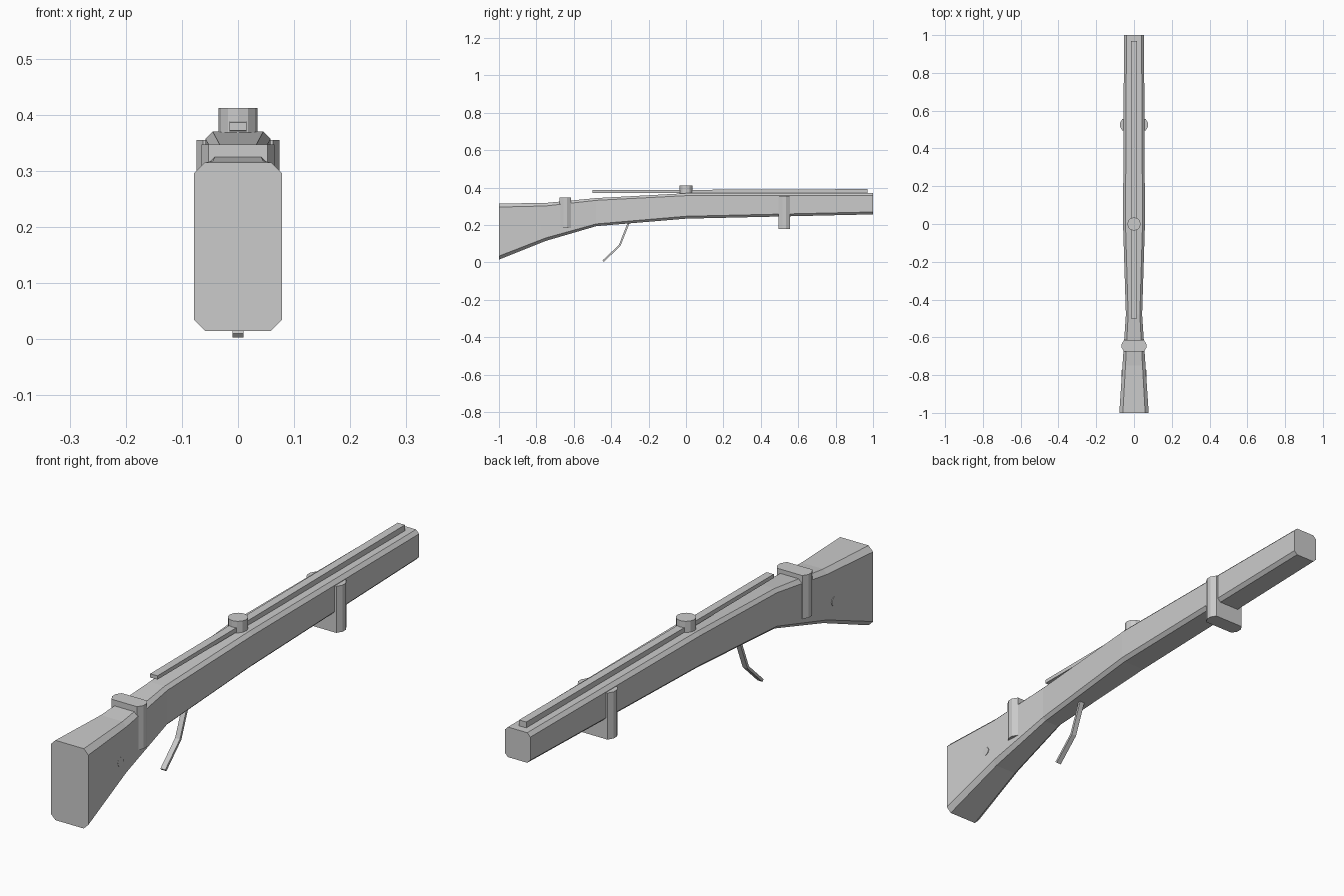
import bpy, bmesh, math
from mathutils import Vector, Matrix

if "Cube" in bpy.data.objects:
    bpy.data.objects.remove(bpy.data.objects["Cube"])

grey = bpy.data.materials.new("plain_grey")
grey.diffuse_color = (0.6, 0.6, 0.6, 1)
grey.use_nodes = True
grey.node_tree.nodes["Principled BSDF"].inputs["Base Color"].default_value = grey.diffuse_color


def finish(name, bm):
    bmesh.ops.recalc_face_normals(bm, faces=bm.faces)
    me = bpy.data.meshes.new(name)
    bm.to_mesh(me)
    bm.free()
    me.materials.append(grey)
    ob = bpy.data.objects.new(name, me)
    bpy.context.collection.objects.link(ob)
    return ob


def loft(name, rings):
    """Skin a list of equal-length point rings and cap both ends."""
    bm = bmesh.new()
    rings = [[bm.verts.new(p) for p in ring] for ring in rings]
    n = len(rings[0])
    for a, b in zip(rings, rings[1:]):
        for i in range(n):
            j = (i + 1) % n
            bm.faces.new((a[i], a[j], b[j], b[i]))
    bm.faces.new(rings[0])
    bm.faces.new(rings[-1])
    return finish(name, bm)


def chamfered(w, h, cx, cy):
    """Chamfered rectangle outline with half sizes w, h."""
    return [(-w + cx, -h), (w - cx, -h), (w, -h + cy), (w, h - cy),
            (w - cx, h), (-w + cx, h), (-w, h - cy), (-w, -h + cy)]


def cylinder(name, radius, depth, sides, place):
    bm = bmesh.new()
    bmesh.ops.create_cone(bm, cap_ends=True, segments=sides, radius1=radius,
                          radius2=radius, depth=depth, matrix=place)
    return finish(name, bm)


# Stock: y, half width, bottom, top, chamfer
sections = [(-1.0, 0.078, 0.015, 0.315, 0.019),
            (-0.75, 0.061, 0.115, 0.318, 0.016),
            (-0.48, 0.043, 0.194, 0.344, 0.012),
            (0.0, 0.058, 0.234, 0.370, 0.013),
            (1.0, 0.053, 0.257, 0.370, 0.013)]
loft("stock", [[(x, y, z + (lo + hi) / 2)
                for x, z in chamfered(w, (hi - lo) / 2, c, c)]
               for y, w, lo, hi, c in sections])

# Bands: chamfered blocks passing through the stock
for name, y, w, lo, hi in (("rear_band", -0.645, 0.065, 0.184, 0.347),
                           ("front_band", 0.525, 0.074, 0.180, 0.355)):
    loft(name, [[(px, y + py, z) for px, py in chamfered(w, 0.03, 0.012, 0.02)]
                for z in (lo, hi)])

# Top rail, rising slightly toward the muzzle end
loft("top_rail", [[(-0.015, y, lo), (0.015, y, lo), (0.015, y, hi), (-0.015, y, hi)]
                  for y, lo, hi in ((-0.5, 0.372, 0.386), (0.97, 0.368, 0.392))])

# Knob on the rail
cylinder("knob", 0.035, 0.045, 12, Matrix.Translation((0, 0, 0.3895)))

# Side pin through the butt
cylinder("side_pin", 0.017, 0.13, 12,
         Matrix.Translation((0, -0.79, 0.187)) @ Matrix.Rotation(math.pi / 2, 4, 'Y'))

# Bent trigger lever
path = [(-0.303, 0.22), (-0.355, 0.09), (-0.443, 0.007)]
t, w = 0.005, 0.01
rings = []
for i, (y, z) in enumerate(path):
    a, b = path[max(i - 1, 0)], path[min(i + 1, len(path) - 1)]
    d = Vector((b[0] - a[0], b[1] - a[1])).normalized()
    ny, nz = -d.y * t, d.x * t
    rings.append([(-w, y - ny, z - nz), (w, y - ny, z - nz),
                  (w, y + ny, z + nz), (-w, y + ny, z + nz)])
loft("trigger", rings)
